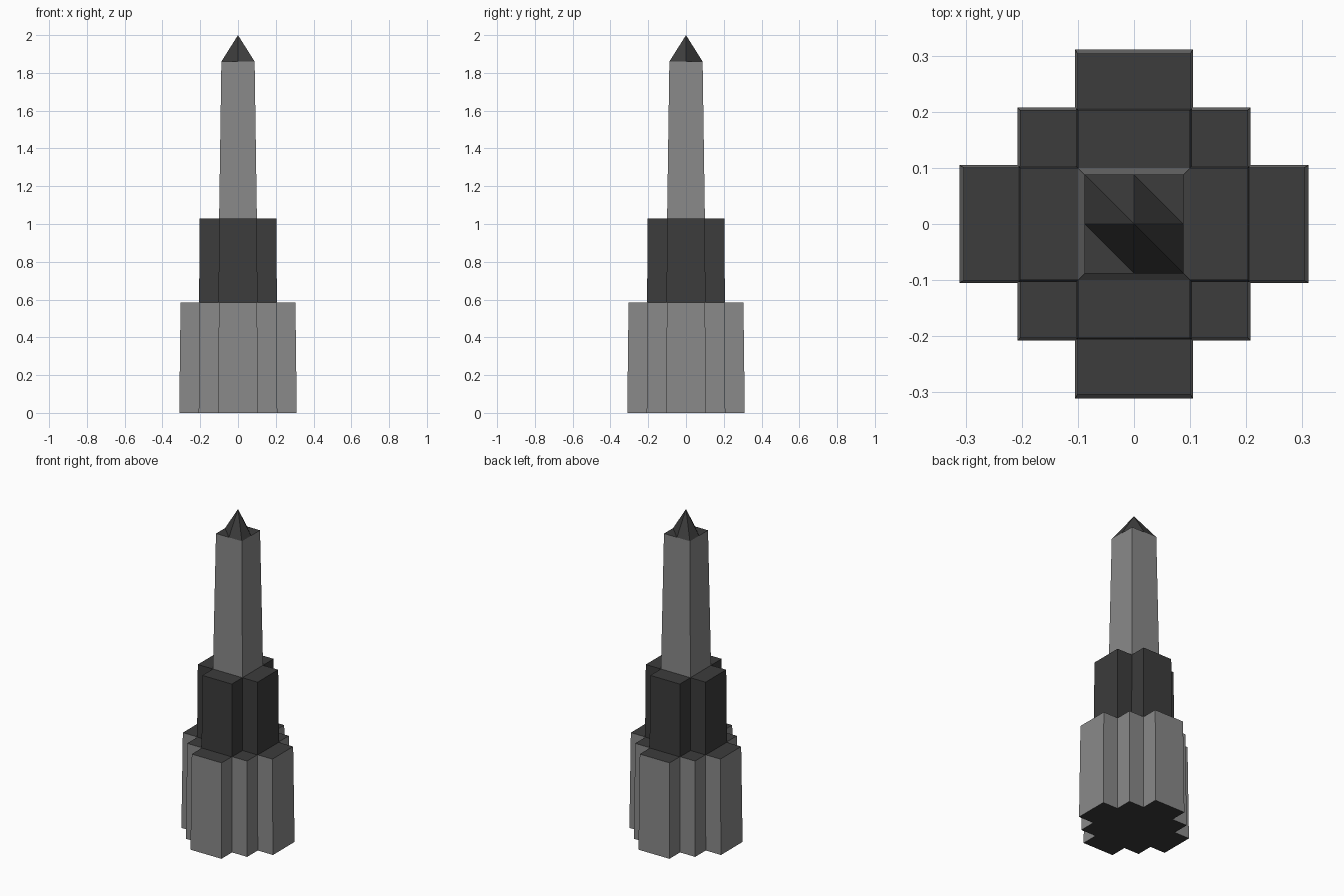
import bpy
import bmesh

if "Cube" in bpy.data.objects:
    bpy.data.objects.remove(bpy.data.objects["Cube"])


def make_material(name, value):
    mat = bpy.data.materials.new(name)
    mat.diffuse_color = (value, value, value, 1)
    mat.use_nodes = True
    mat.node_tree.nodes["Principled BSDF"].inputs["Base Color"].default_value = mat.diffuse_color
    return mat


DARK = make_material("dark_slate", 0.045)
GREY = make_material("mid_grey", 0.25)


def add_object(name, bm, materials):
    bmesh.ops.recalc_face_normals(bm, faces=bm.faces)
    mesh = bpy.data.meshes.new(name)
    bm.to_mesh(mesh)
    bm.free()
    for mat in materials:
        mesh.materials.append(mat)
    obj = bpy.data.objects.new(name, mesh)
    bpy.context.collection.objects.link(obj)
    return obj


def stepped_plan(steps):
    """Stepped cross outline: one staircase quarter turned four times."""
    n = len(steps)
    quarter = []
    for i in range(n):
        quarter.append((steps[n - 1 - i], steps[i]))
        if i < n - 1:
            quarter.append((steps[n - 2 - i], steps[i]))
    outline = []
    for _ in range(4):
        outline += quarter
        quarter = [(-y, x) for x, y in quarter]
    return outline


def tier(name, z0, z1, low_steps, high_steps, side):
    """Tapered tower section with dark caps."""
    bm = bmesh.new()
    low = [bm.verts.new((x, y, z0)) for x, y in stepped_plan(low_steps)]
    high = [bm.verts.new((x, y, z1)) for x, y in stepped_plan(high_steps)]
    n = len(low)
    for i in range(n):
        j = (i + 1) % n
        bm.faces.new((low[i], low[j], high[j], high[i]))
    for cap in (low, high):
        bm.faces.new(cap).material_index = 1
    return add_object(name, bm, [side, DARK])


# Three stacked tower sections
tier("base_tier", 0, 0.585, (0.105, 0.208, 0.311), (0.101, 0.203, 0.304), GREY)
tier("middle_tier", 0.585, 1.03, (0.103, 0.206), (0.1, 0.203), DARK)
tier("upper_shaft", 1.03, 1.86, (0.1,), (0.088,), GREY)

# Spire: 2x2 grid with a raised centre, all cells split along the same diagonal
bm = bmesh.new()
r = 0.088
grid = {(i, j): bm.verts.new((i * r, j * r, 2.0 if i == j == 0 else 1.86))
        for i in (-1, 0, 1) for j in (-1, 0, 1)}
for i in (-1, 0):
    for j in (-1, 0):
        a, b = grid[i, j], grid[i + 1, j]
        c, d = grid[i + 1, j + 1], grid[i, j + 1]
        bm.faces.new((a, b, d))
        bm.faces.new((b, c, d))
add_object("spire_tip", bm, [DARK])
